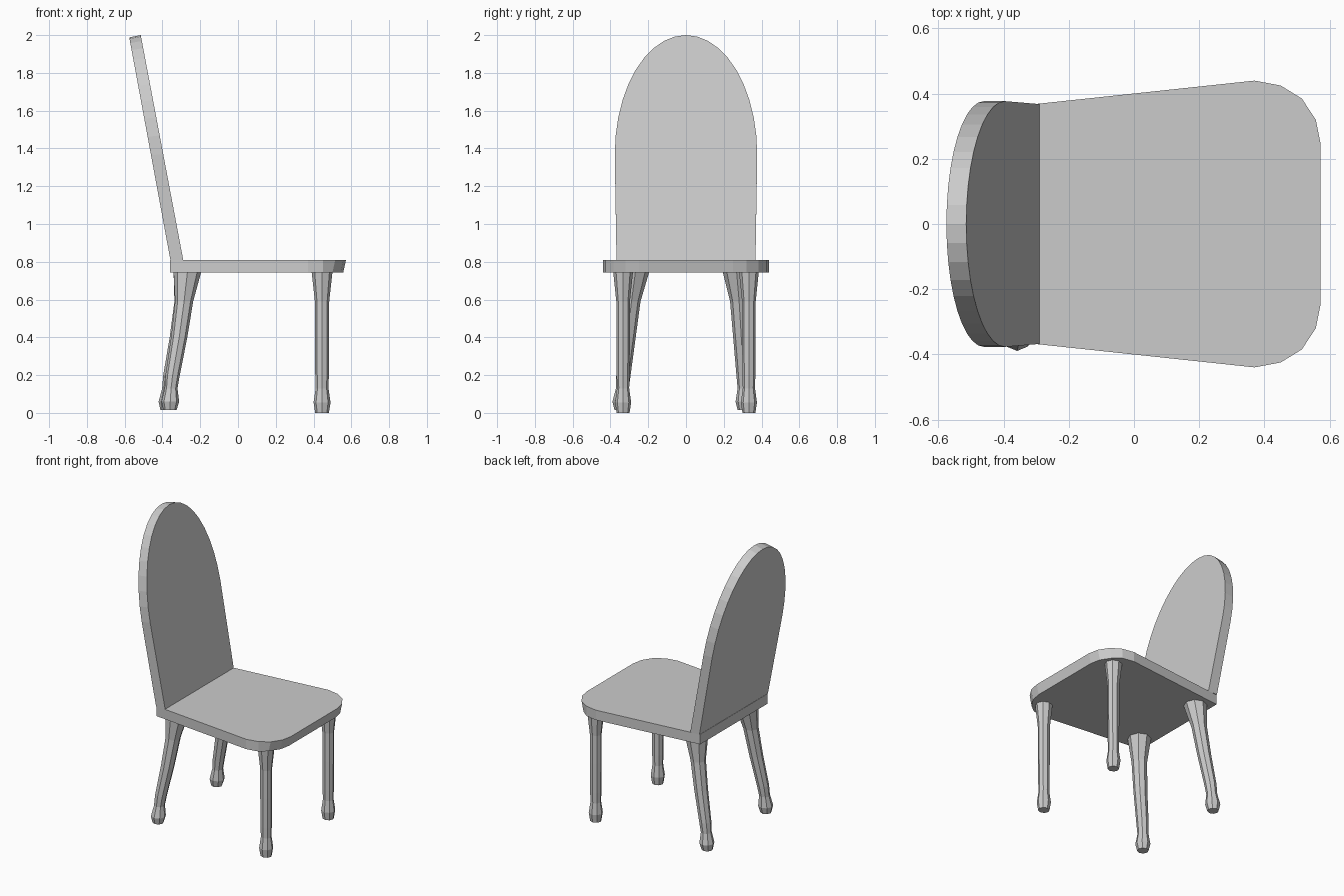
import bpy, bmesh
from math import sin, cos, pi

if "Cube" in bpy.data.objects:
    bpy.data.objects.remove(bpy.data.objects["Cube"])


def loft(name, rings):
    """Skin equal-length closed rings and cap both ends."""
    bm = bmesh.new()
    loops = [[bm.verts.new(p) for p in ring] for ring in rings]
    n = len(loops[0])
    for a, b in zip(loops, loops[1:]):
        for i in range(n):
            j = (i + 1) % n
            bm.faces.new((a[i], a[j], b[j], b[i]))
    bm.faces.new(loops[0][::-1])
    bm.faces.new(loops[-1])
    bmesh.ops.recalc_face_normals(bm, faces=bm.faces[:])
    mesh = bpy.data.meshes.new(name)
    bm.to_mesh(mesh)
    bm.free()
    obj = bpy.data.objects.new(name, mesh)
    bpy.context.collection.objects.link(obj)
    return obj


def leg(name, sections):
    """Octagonal leg through sections of (x, y, z, radius x, radius y)."""
    loft(name, [[(x + rx * cos(k * pi / 4), y + ry * sin(k * pi / 4), z)
                 for k in range(8)] for x, y, z, rx, ry in sections])


# Seat: tapered slab with rounded front corners, slightly undercut
half = [(-0.36, 0.362), (0.37, 0.44), (0.45, 0.425),
        (0.515, 0.385), (0.558, 0.32), (0.572, 0.25)]
outline = half + [(x, -y) for x, y in reversed(half)]
loft("seat", [[(x - (0.015 if x > 0.5 else 0), y, 0.743) for x, y in outline],
              [(x, y, 0.81) for x, y in outline]])

# Backrest: arched panel leaning backwards
arch = [(0.368, 0.81)]
arch += [(0.377 * cos(k * pi / 20), 1.37 + 0.63 * sin(k * pi / 20)) for k in range(21)]
arch += [(-0.368, 0.81)]
front = [(-0.29 - 0.189 * (z - 0.81), y, z) for y, z in arch]
rear = [(-0.358 - 0.183 * (z - 0.81), y, z - 0.012 * (z - 0.81) / 1.19) for y, z in arch]
loft("backrest", [front, rear])

# Front legs: straight turned posts with bulged feet
for side, label in ((-1, "right"), (1, "left")):
    leg("front_leg_" + label, [
        (0.445, side * 0.333, z, r, r * 0.95) for z, r in
        ((0.745, 0.055), (0.59, 0.038), (0.40, 0.038), (0.20, 0.036),
         (0.13, 0.034), (0.055, 0.045), (0.0, 0.036))])

# Rear legs: splayed outwards and backwards, feet slightly uneven
for side, label, dx, dy in ((-1, "right", 0.008, 0.018), (1, "left", -0.008, -0.018)):
    leg("rear_leg_" + label, [
        (x + dx * (1 - z / 0.745), side * (y + dy * (1 - z / 0.745)), z, r, r)
        for x, y, z, r in
        ((-0.268, 0.268, 0.745, 0.073), (-0.287, 0.285, 0.59, 0.048),
         (-0.315, 0.301, 0.40, 0.043), (-0.352, 0.318, 0.20, 0.038),
         (-0.361, 0.322, 0.13, 0.034), (-0.366, 0.326, 0.06, 0.047),
         (-0.368, 0.326, 0.015, 0.035))])
